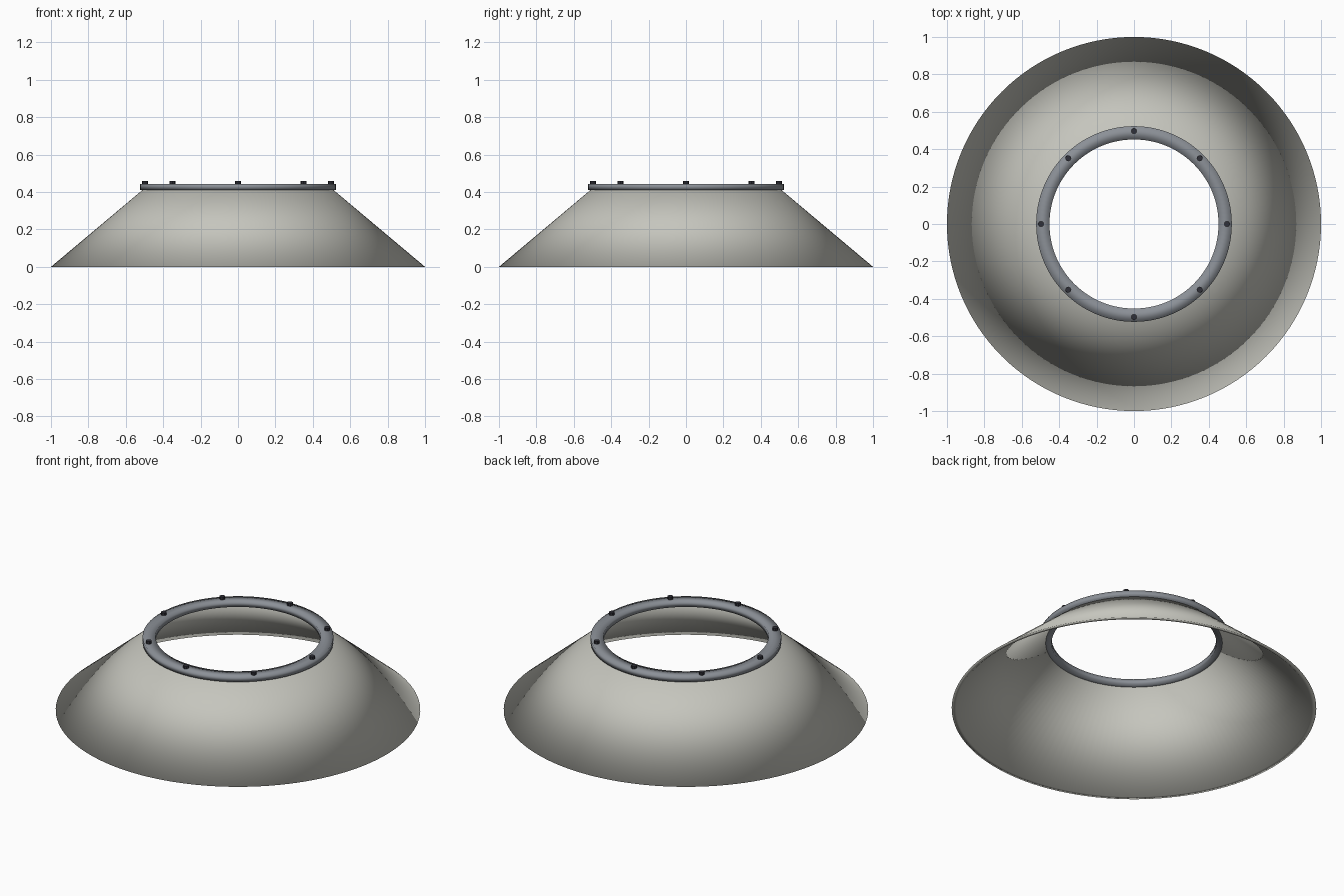
import bpy, bmesh, math

cube = bpy.data.objects.get("Cube")
if cube:
    bpy.data.objects.remove(cube, do_unlink=True)

SEGMENTS = 128


def material(name, rgb, roughness=0.6):
    mat = bpy.data.materials.new(name)
    mat.use_nodes = True
    colour = (*rgb, 1.0)
    mat.diffuse_color = colour
    bsdf = mat.node_tree.nodes["Principled BSDF"]
    bsdf.inputs["Base Color"].default_value = colour
    bsdf.inputs["Roughness"].default_value = roughness
    return mat


def finish(name, bm, mat):
    bmesh.ops.recalc_face_normals(bm, faces=bm.faces)
    mesh = bpy.data.meshes.new(name)
    bm.to_mesh(mesh)
    bm.free()
    mesh.materials.append(mat)
    obj = bpy.data.objects.new(name, mesh)
    bpy.context.collection.objects.link(obj)
    return obj


def lathe(name, profile, mat):
    """Revolve a closed (radius, height) profile around z, shaded smooth."""
    bm = bmesh.new()
    rings = []
    for i in range(SEGMENTS):
        a = math.tau * i / SEGMENTS
        rings.append([bm.verts.new((r * math.cos(a), r * math.sin(a), z))
                      for r, z in profile])
    count = len(profile)
    for i, ring in enumerate(rings):
        after = rings[(i + 1) % SEGMENTS]
        for j in range(count):
            k = (j + 1) % count
            face = bm.faces.new((ring[j], after[j], after[k], ring[k]))
            face.smooth = True
    return finish(name, bm, mat)


shell_grey = material("warm light grey", (0.56, 0.56, 0.51))
ring_grey = material("steel grey", (0.26, 0.28, 0.31), 0.4)
bolt_dark = material("dark bolt metal", (0.03, 0.03, 0.04), 0.4)

# Flared conical shell with a thin wall, open at both ends
lathe("conical_shell",
      [(1.0, 0.0), (0.5, 0.42), (0.475, 0.42), (0.975, 0.0)], shell_grey)

# Flat collar around the upper opening
lathe("top_ring",
      [(0.523, 0.412), (0.523, 0.444), (0.452, 0.444), (0.452, 0.412)], ring_grey)

# Bolt heads spaced evenly around the collar
BOLTS = 8
for n in range(BOLTS):
    angle = math.tau * n / BOLTS
    bm = bmesh.new()
    bmesh.ops.create_cone(bm, cap_ends=True, segments=8,
                          radius1=0.016, radius2=0.016, depth=0.03)
    bolt = finish(f"bolt_{n + 1}", bm, bolt_dark)
    bolt.location = (0.497 * math.cos(angle), 0.497 * math.sin(angle), 0.445)
    bolt.rotation_euler.z = angle
